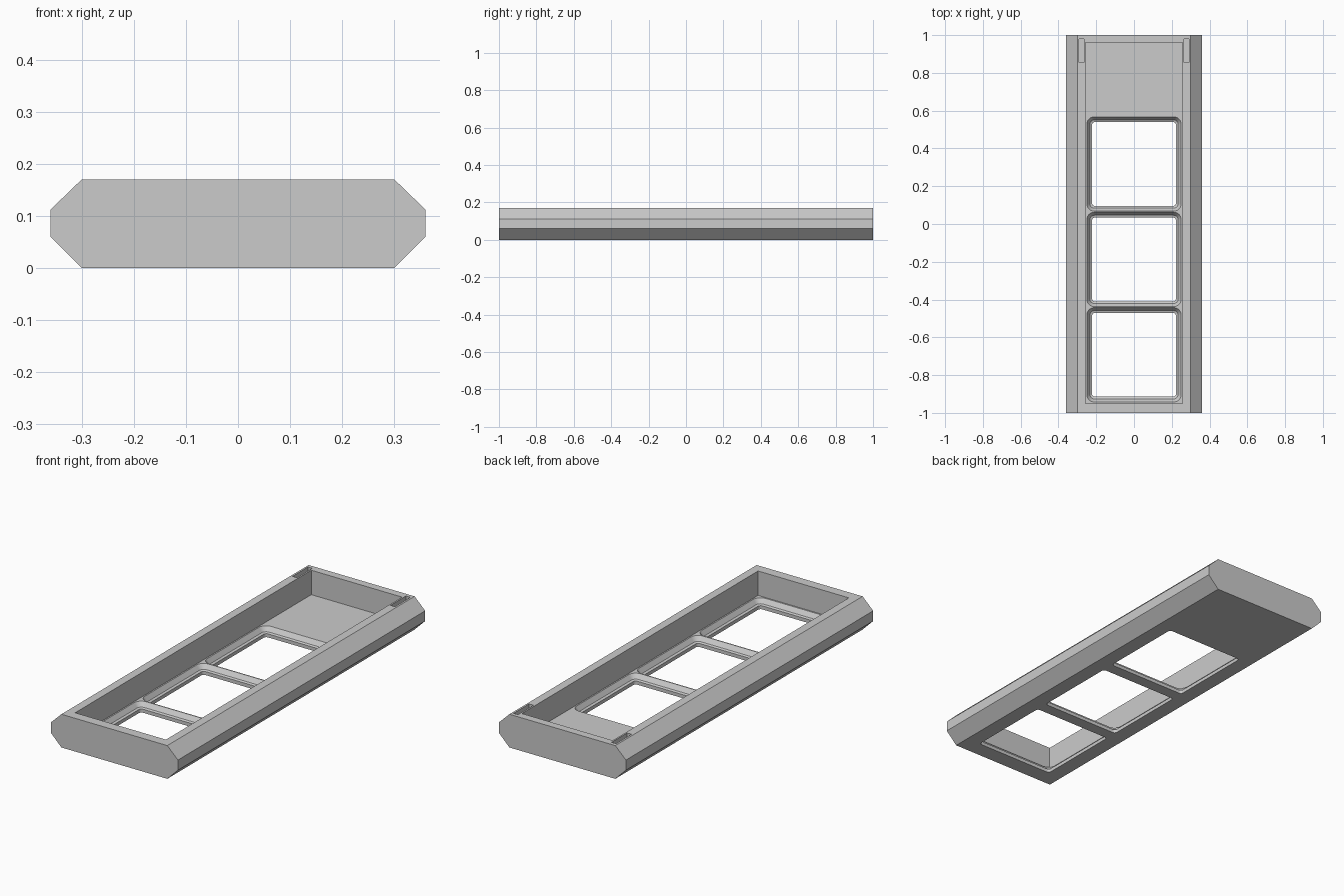
import bpy
import math

cube = bpy.data.objects.get("Cube")
if cube:
    bpy.data.objects.remove(cube, do_unlink=True)

grey = bpy.data.materials.new("plain grey")
grey.use_nodes = True
grey.diffuse_color = (0.6, 0.6, 0.6, 1)
grey.node_tree.nodes["Principled BSDF"].inputs["Base Color"].default_value = (0.6, 0.6, 0.6, 1)


def loft(name, rings):
    """Solid skinned through rings of equal point count."""
    n = len(rings[0])
    verts = [p for ring in rings for p in ring]
    faces = [list(range(n))[::-1], list(range(len(verts) - n, len(verts)))]
    for r in range(len(rings) - 1):
        for i in range(n):
            a, b = r * n + i, r * n + (i + 1) % n
            faces.append([a, b, b + n, a + n])
    mesh = bpy.data.meshes.new(name)
    mesh.from_pydata(verts, [], faces)
    mesh.materials.append(grey)
    obj = bpy.data.objects.new(name, mesh)
    bpy.context.collection.objects.link(obj)
    return obj


def along_y(name, profile, y0, y1):
    # profile runs clockwise as seen from the front
    return loft(name, [[(x, y, z) for x, z in profile] for y in (y1, y0)])


def box(name, x0, x1, y0, y1, z0, z1):
    ring = [(x0, y0), (x1, y0), (x1, y1), (x0, y1)]
    return loft(name, [[(x, y, z) for x, y in ring] for z in (z0, z1)])


def rounded_square(cy, half, radius, z, steps=6):
    ring = []
    for q, (sx, sy) in enumerate([(1, 1), (-1, 1), (-1, -1), (1, -1)]):
        for s in range(steps + 1):
            a = math.pi / 2 * (q + s / steps)
            ring.append((sx * (half - radius) + radius * math.cos(a),
                         cy + sy * (half - radius) + radius * math.sin(a), z))
    return ring


def mirrored(right_half):
    return right_half + [(-x, z) for x, z in reversed(right_half)]


def cut(target, cutter):
    mod = target.modifiers.new(cutter.name, 'BOOLEAN')
    mod.operation = 'DIFFERENCE'
    mod.solver = 'EXACT'
    mod.object = cutter
    bpy.context.view_layer.objects.active = target
    bpy.ops.object.modifier_apply(modifier=mod.name)
    bpy.data.objects.remove(cutter, do_unlink=True)


# Long tray body with chamfered sides
TOP, FLOOR = 0.17, 0.045
tray = along_y("tray_body", mirrored([(0.30, TOP), (0.36, 0.112), (0.36, 0.06), (0.30, 0)]), -1, 1)

# Main cavity
cut(tray, box("cavity", -0.257, 0.257, -0.95, 0.96, FLOOR, 0.3))

# Three square windows with sloped rims and a thin lip
for i in range(3):
    cy = 0.3175 - 0.505 * i
    levels = [(-0.05, 0.222, 0.015), (0.018, 0.222, 0.015), (0.022, 0.234, 0.025),
              (FLOOR, 0.25, 0.04), (0.06, 0.25, 0.04)]
    cut(tray, loft("window", [rounded_square(cy, h, r, z) for z, h, r in levels]))


# Front notch, and the narrow groove that follows its outline
def notch(name, offset, y0, y1):
    bottom = 0.088 - offset
    low = 0.16 + 0.414 * offset
    rise = 0.2 - bottom
    cut(tray, along_y(name, mirrored([(low + rise, 0.2), (low, bottom)]), y0, y1))


notch("front_notch", 0, -1.1, -0.94)
notch("door_groove", 0.028, -0.985, -0.965)

# Small slots in the rear ends of the side rails
for side in (-1, 1):
    x0, x1 = sorted((side * 0.265, side * 0.29))
    cut(tray, box("rail_slot", x0, x1, 0.855, 0.98, 0.14, 0.3))

bpy.ops.object.select_all(action='DESELECT')
tray.select_set(True)
bpy.context.view_layer.objects.active = tray
bpy.ops.object.shade_smooth_by_angle(angle=math.radians(25))
